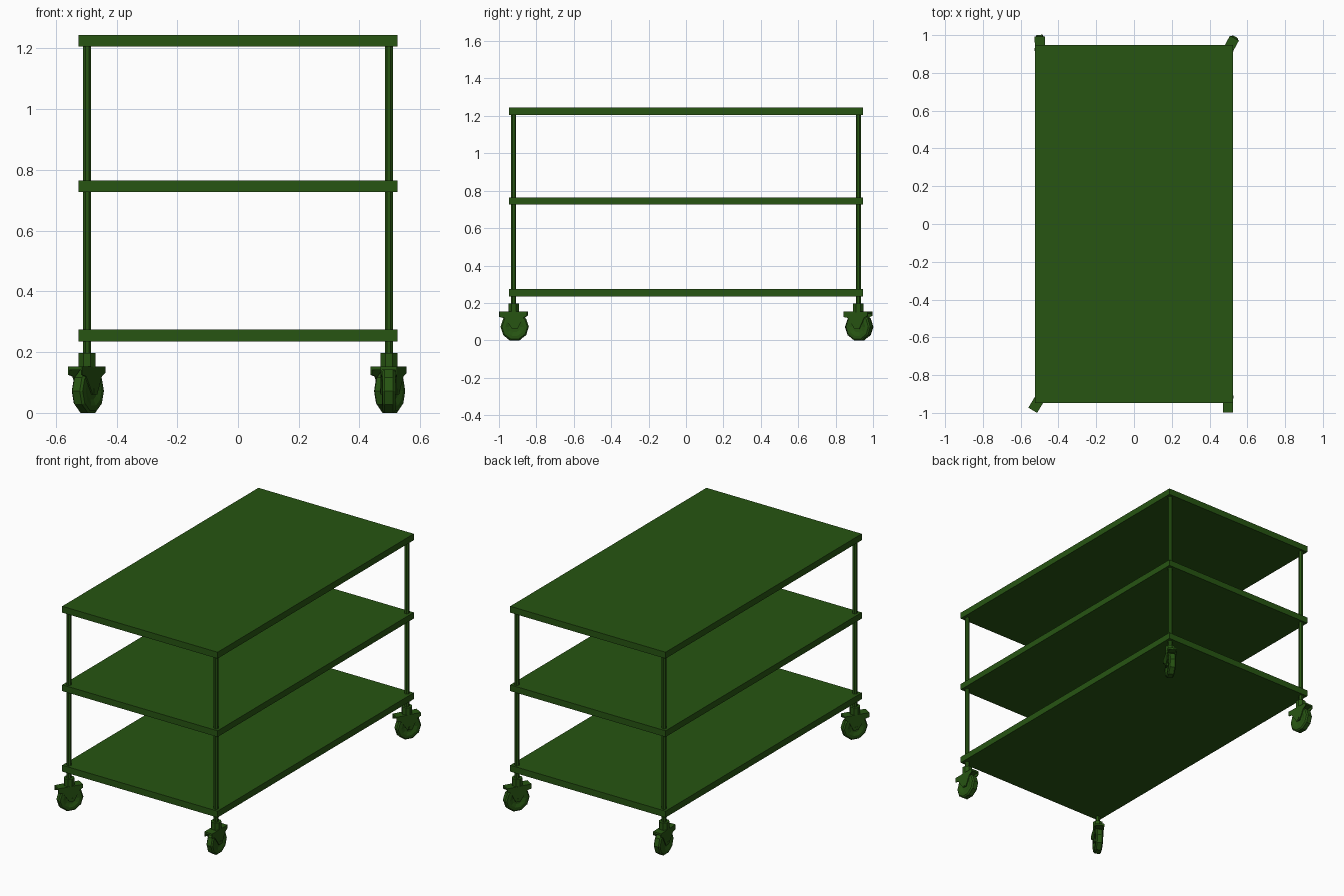
import bpy, bmesh
from math import radians, pi, cos, sin
from mathutils import Matrix

if "Cube" in bpy.data.objects:
    bpy.data.objects.remove(bpy.data.objects["Cube"])

green = bpy.data.materials.new("green_paint")
green.diffuse_color = (0.02, 0.09, 0.006, 1)
green.use_nodes = True
green.node_tree.nodes["Principled BSDF"].inputs["Base Color"].default_value = green.diffuse_color


def finish(name, bm, matrix=Matrix()):
    bmesh.ops.recalc_face_normals(bm, faces=bm.faces)
    mesh = bpy.data.meshes.new(name)
    bm.to_mesh(mesh)
    bm.free()
    obj = bpy.data.objects.new(name, mesh)
    mesh.materials.append(green)
    obj.matrix_world = matrix
    bpy.context.collection.objects.link(obj)
    return obj


def box(name, lo, hi, matrix=Matrix()):
    bm = bmesh.new()
    size = [b - a for a, b in zip(lo, hi)]
    mid = [(a + b) / 2 for a, b in zip(lo, hi)]
    bmesh.ops.create_cube(bm, size=1, matrix=Matrix.Translation(mid) @ Matrix.Diagonal((*size, 1)))
    return finish(name, bm, matrix)


def column(name, r, z0, z1, matrix, sides=8):
    bm = bmesh.new()
    turn = Matrix.Rotation(pi / sides, 4, 'Z')
    bmesh.ops.create_cone(bm, cap_ends=True, segments=sides, radius1=r, radius2=r, depth=z1 - z0,
                          matrix=Matrix.Translation((0, 0, (z0 + z1) / 2)) @ turn)
    return finish(name, bm, matrix)


def wheel(name, matrix, cy, cz, sides=10):
    # tyre profile (x across the wheel, radius) swept around the axle
    profile = [(-0.016, 0.03), (-0.022, 0.05), (-0.021, 0.068), (-0.014, 0.0757),
               (0.014, 0.0757), (0.021, 0.068), (0.022, 0.05), (0.016, 0.03)]
    bm = bmesh.new()
    rings = []
    for i in range(sides):
        a = 2 * pi * (i + 0.5) / sides - pi / 2
        rings.append([bm.verts.new((x, cy + r * cos(a), cz + r * sin(a))) for x, r in profile])
    for i in range(sides):
        a, b = rings[i], rings[(i + 1) % sides]
        for j in range(len(profile) - 1):
            bm.faces.new((a[j], b[j], b[j + 1], a[j + 1]))
    bm.faces.new([r[0] for r in rings])
    bm.faces.new([r[-1] for r in rings])
    return finish(name, bm, matrix)


def fork_arm(name, x0, x1, matrix):
    # side plate tapering down to the axle
    outline = [(-0.076, 0.152), (0.072, 0.152), (0.072, 0.132), (0.05, 0.12),
               (0.02, 0.06), (-0.008, 0.06), (-0.05, 0.12), (-0.076, 0.125)]
    bm = bmesh.new()
    face = bm.faces.new([bm.verts.new((x0, y, z)) for y, z in outline])
    ext = bmesh.ops.extrude_face_region(bm, geom=[face])
    bmesh.ops.translate(bm, vec=(x1 - x0, 0, 0),
                        verts=[v for v in ext["geom"] if isinstance(v, bmesh.types.BMVert)])
    return finish(name, bm, matrix)


# shelves
for name, z0, z1 in (("bottom_shelf", 0.235, 0.274), ("middle_shelf", 0.727, 0.765),
                     ("top_shelf", 1.206, 1.245)):
    box(name, (-0.525, -0.947, z0), (0.525, 0.947, z1))

# posts and swivel casters at the corners
corners = (("front_left", -1, -1, -31), ("front_right", 1, -1, 0),
           ("back_left", -1, 1, 2), ("back_right", 1, 1, -29))
for name, sx, sy, angle in corners:
    place = Matrix.Translation((sx * 0.497, sy * 0.921, 0))
    swivel = place @ Matrix.Rotation(radians(angle), 4, 'Z')
    column(name + "_post", 0.0145, 0.19, 1.215, place)
    column(name + "_caster_stem", 0.03, 0.15, 0.197, place)
    box(name + "_caster_plate", (-0.027, -0.076, 0.142), (0.027, 0.072, 0.153), swivel)
    wheel(name + "_wheel", swivel, 0.005, 0.072)
    for s in (-1, 1):
        fork_arm(name + "_fork_arm", s * 0.022, s * 0.027, swivel)
    box(name + "_axle", (-0.029, -0.003, 0.064), (0.029, 0.013, 0.08), swivel)
